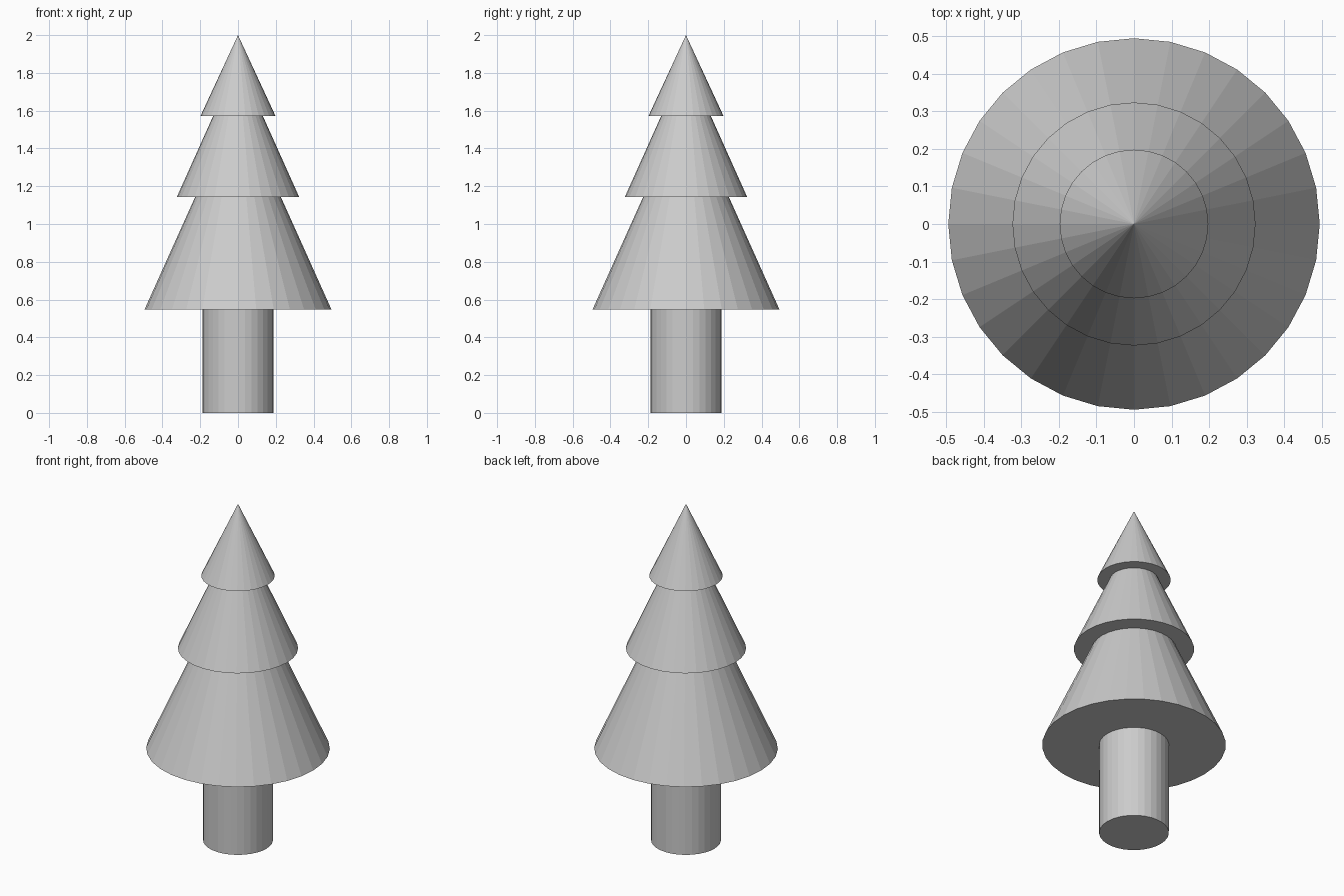
import bpy

if "Cube" in bpy.data.objects:
    bpy.data.objects.remove(bpy.data.objects["Cube"])

SIDES = 32


def tapered(name, r_bottom, r_top, z_bottom, z_top):
    """Flat-faceted cone, frustum or cylinder between two heights."""
    bpy.ops.mesh.primitive_cone_add(
        vertices=SIDES, radius1=r_bottom, radius2=r_top,
        depth=z_top - z_bottom, location=(0, 0, (z_bottom + z_top) / 2))
    bpy.context.object.name = name


# Trunk
tapered("trunk", 0.188, 0.188, 0.0, 0.547)

# Foliage tiers: each top meets the underside of the tier above
tapered("lower_foliage", 0.495, 0.227, 0.547, 1.143)
tapered("middle_foliage", 0.324, 0.131, 1.143, 1.573)
tapered("top_foliage", 0.198, 0.0, 1.573, 2.0)
